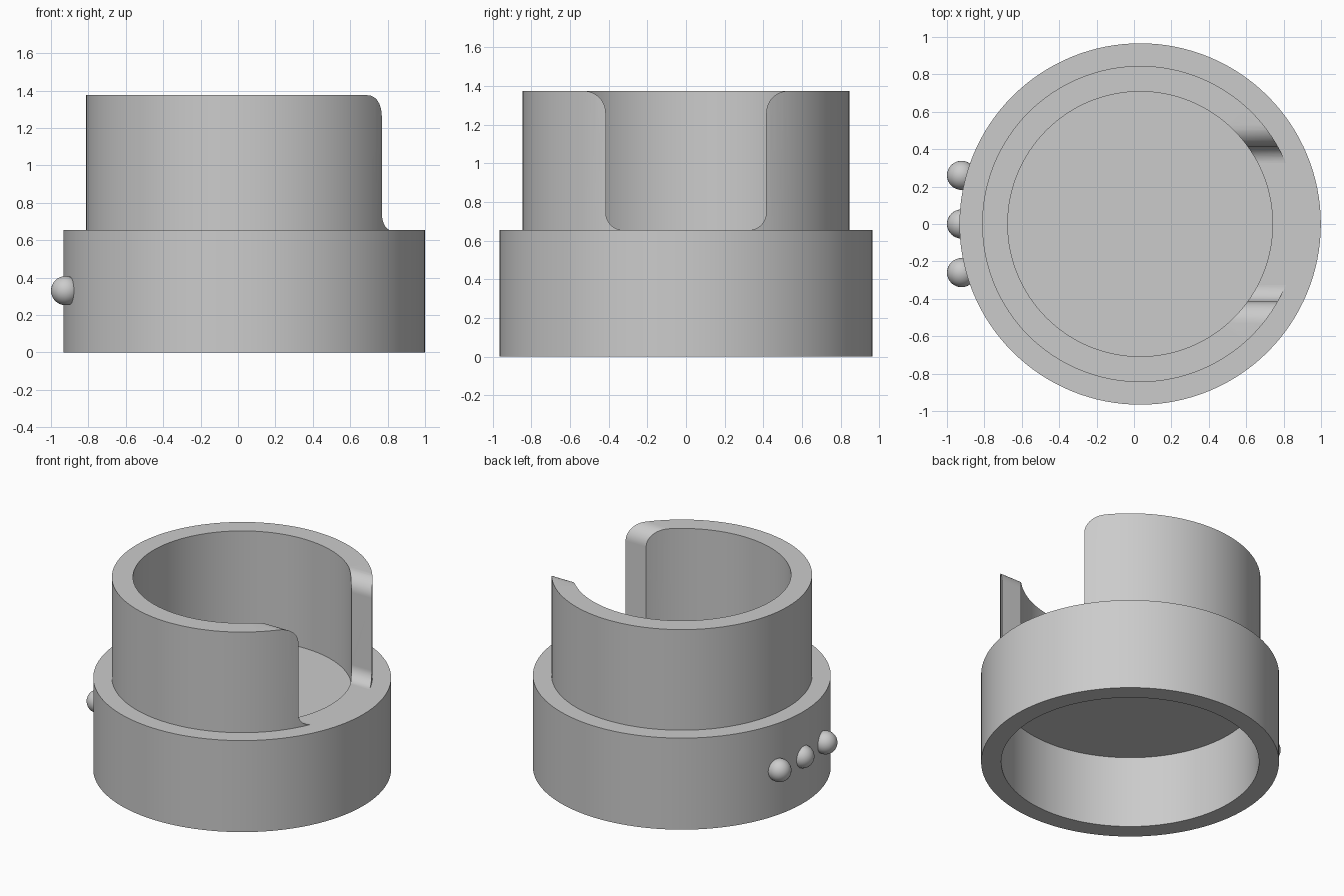
import bpy, bmesh, math
from mathutils import Vector, Matrix

cube = bpy.data.objects.get("Cube")
if cube:
    bpy.data.objects.remove(cube, do_unlink=True)

CX = 0.033                      # axis of the round body
STEP, TOP = 0.655, 1.375        # shoulder and rim heights
SEGMENTS = 128

grey = bpy.data.materials.new("plain_grey")
grey.use_nodes = True
grey.diffuse_color = (0.6, 0.6, 0.6, 1)
grey.node_tree.nodes["Principled BSDF"].inputs["Base Color"].default_value = (0.6, 0.6, 0.6, 1)


def add_object(name, bm):
    bmesh.ops.recalc_face_normals(bm, faces=bm.faces)
    mesh = bpy.data.meshes.new(name)
    bm.to_mesh(mesh)
    bm.free()
    mesh.materials.append(grey)
    obj = bpy.data.objects.new(name, mesh)
    bpy.context.collection.objects.link(obj)
    return obj


def smooth(obj):
    bpy.ops.object.select_all(action="DESELECT")
    obj.select_set(True)
    bpy.context.view_layer.objects.active = obj
    bpy.ops.object.shade_smooth_by_angle(angle=math.radians(30))


def lathe(name, profile, closed):
    """Spin a (radius, z) profile about the body axis."""
    bm = bmesh.new()
    verts = [bm.verts.new((CX + r, 0, z)) for r, z in profile]
    pairs = list(zip(verts, verts[1:]))
    if closed:
        pairs.append((verts[-1], verts[0]))
    edges = [bm.edges.new(p) for p in pairs]
    bmesh.ops.spin(bm, geom=verts + edges, cent=(CX, 0, 0), axis=(0, 0, 1),
                   angle=math.tau, steps=SEGMENTS)
    bmesh.ops.remove_doubles(bm, verts=bm.verts, dist=0.0001)
    return add_object(name, bm)


def arc(cy, cz, r, start, end, steps=12):
    angles = [math.radians(start + (end - start) * i / steps) for i in range(steps + 1)]
    return [(cy + r * math.cos(a), cz + r * math.sin(a)) for a in angles]


# Base cup: hollow underneath, with a shallow recess in its top
base = lathe("base_cup", [(0, 0.515), (0.836, 0.515), (0.836, 0), (0.966, 0),
                          (0.966, STEP), (0.708, STEP), (0.708, 0.595), (0, 0.595)], False)

# Upper collar
collar = lathe("upper_collar", [(0.708, STEP), (0.845, STEP),
                                (0.845, TOP), (0.708, TOP)], True)

# Slot cutter: rounded at the floor, flared at the rim
HALF, FLOOR_R, RIM_R = 0.415, 0.09, 0.115
half = [(HALF - FLOOR_R, STEP - 0.1)]
half += arc(HALF - FLOOR_R, STEP + FLOOR_R, FLOOR_R, -90, 0)
half += arc(HALF + RIM_R, TOP - RIM_R, RIM_R, 180, 90)
half += [(HALF + RIM_R, TOP + 0.1)]
outline = half + [(-y, z) for y, z in reversed(half)]
bm = bmesh.new()
face = bm.faces.new([bm.verts.new((0.3, y, z)) for y, z in outline])
new = bmesh.ops.extrude_face_region(bm, geom=[face])["geom"]
bmesh.ops.translate(bm, verts=[v for v in new if isinstance(v, bmesh.types.BMVert)],
                    vec=Vector((1, 0, 0)))
cutter = add_object("slot_cutter", bm)
cutter.hide_render = True

# Cut the slot through the collar on one side
cut = collar.modifiers.new("slot", "BOOLEAN")
cut.operation = "DIFFERENCE"
cut.solver = "EXACT"
cut.object = cutter
bpy.context.view_layer.objects.active = collar
bpy.ops.object.modifier_apply(modifier=cut.name)
bpy.data.objects.remove(cutter, do_unlink=True)

for obj in (base, collar):
    smooth(obj)

# Three round studs on the side opposite the slot
for label, y in (("front", -0.26), ("middle", 0), ("back", 0.26)):
    bm = bmesh.new()
    bmesh.ops.create_uvsphere(bm, u_segments=32, v_segments=16, radius=0.078,
                              matrix=Matrix.Translation((-0.922, y, 0.33)))
    smooth(add_object(label + "_stud", bm))
